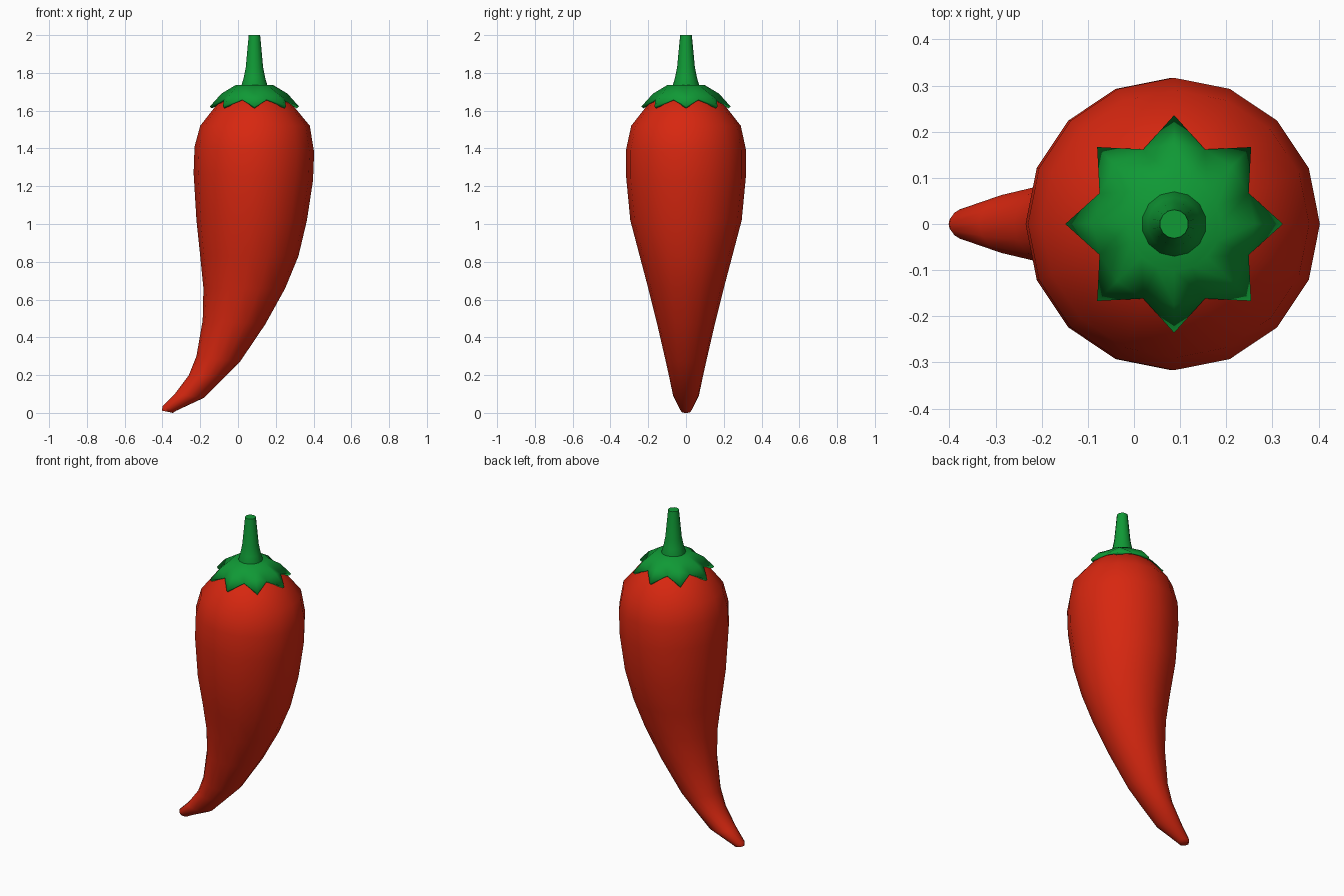
import bpy, bmesh, math

if "Cube" in bpy.data.objects:
    bpy.data.objects.remove(bpy.data.objects["Cube"])

CX = 0.087  # axis of the stem and shoulders


def material(name, rgb):
    m = bpy.data.materials.new(name)
    m.diffuse_color = (*rgb, 1)
    m.use_nodes = True
    m.node_tree.nodes["Principled BSDF"].inputs["Base Color"].default_value = m.diffuse_color
    return m


red = material("chili red", (0.68, 0.02, 0.005))
green = material("leaf green", (0.005, 0.32, 0.036))


def finish(bm, name, mat, angle):
    bmesh.ops.recalc_face_normals(bm, faces=bm.faces)
    me = bpy.data.meshes.new(name)
    bm.to_mesh(me)
    bm.free()
    me.materials.append(mat)
    ob = bpy.data.objects.new(name, me)
    bpy.context.collection.objects.link(ob)
    bpy.ops.object.select_all(action='DESELECT')
    ob.select_set(True)
    bpy.context.view_layer.objects.active = ob
    bpy.ops.object.shade_smooth_by_angle(angle=math.radians(angle))
    return ob


def loft(name, rings, n, mat, angle, phase=0.0):
    """Rings are (left x, left z, right x, right z, half depth)."""
    bm = bmesh.new()
    loops = []
    for lx, lz, rx, rz, h in rings:
        loop = []
        for i in range(n):
            a = 2 * math.pi * (i + phase) / n
            c = math.cos(a)
            loop.append(bm.verts.new(((lx + rx) / 2 + c * (rx - lx) / 2,
                                      h * math.sin(a),
                                      (lz + rz) / 2 + c * (rz - lz) / 2)))
        loops.append(loop)
    for a, b in zip(loops, loops[1:]):
        for i in range(n):
            j = (i + 1) % n
            bm.faces.new((a[i], a[j], b[j], b[i]))
    bm.faces.new(loops[0])
    bm.faces.new(loops[-1])
    return finish(bm, name, mat, angle)


# Curved pepper body, shoulders to tip
loft("pepper_body", [
    (CX - .09, 1.705, CX + .09, 1.705, .09),
    (-.11, 1.635, .285, 1.635, .20),
    (-.20, 1.52, .38, 1.52, .29),
    (-.23, 1.41, .403, 1.38, .317),
    (-.235, 1.27, .397, 1.23, .317),
    (-.22, 1.02, .365, 1.02, .295),
    (-.20, .83, .32, .83, .245),
    (-.183, .66, .25, .66, .20),
    (-.187, .49, .145, .47, .155),
    (-.22, .30, .01, .27, .11),
    (-.26, .20, -.07, .19, .09),
    (-.335, .10, -.18, .08, .068),
    (-.40, .035, -.33, .01, .034),
    (-.402, .012, -.345, .0, .024),
], 16, red, 60)

# Flared stem
loft("stem", [(CX - r, z, CX + r, z, r) for r, z in
              [(.07, 1.72), (.07, 1.735), (.058, 1.775), (.047, 1.83), (.031, 2.0)]],
     14, green, 50, .5)

# Eight pointed leafy cap
bm = bmesh.new()


def pt(r, i, z):
    a = math.pi * i / 8
    return bm.verts.new((CX + r * math.cos(a), r * math.sin(a), z))


inner = [pt(.10, i, 1.735) for i in range(16)]
mid = [pt(.175, i, 1.69 if i % 2 == 0 else 1.663) for i in range(16)]
bm.faces.new(inner)
for i in range(16):
    j = (i + 1) % 16
    bm.faces.new((inner[i], mid[i], mid[j], inner[j]))
for i in range(0, 16, 2):
    tip = pt(.236, i, 1.622)
    bm.faces.new((mid[i], mid[i - 1], tip))
    bm.faces.new((mid[i], tip, mid[i + 1]))
cap = finish(bm, "leafy_cap", green, 50)
# make the thickness go down into the body
if cap.data.polygons[0].normal.z < 0:
    cap.data.flip_normals()
solid = cap.modifiers.new("thickness", 'SOLIDIFY')
solid.thickness = 0.015
solid.offset = -1
